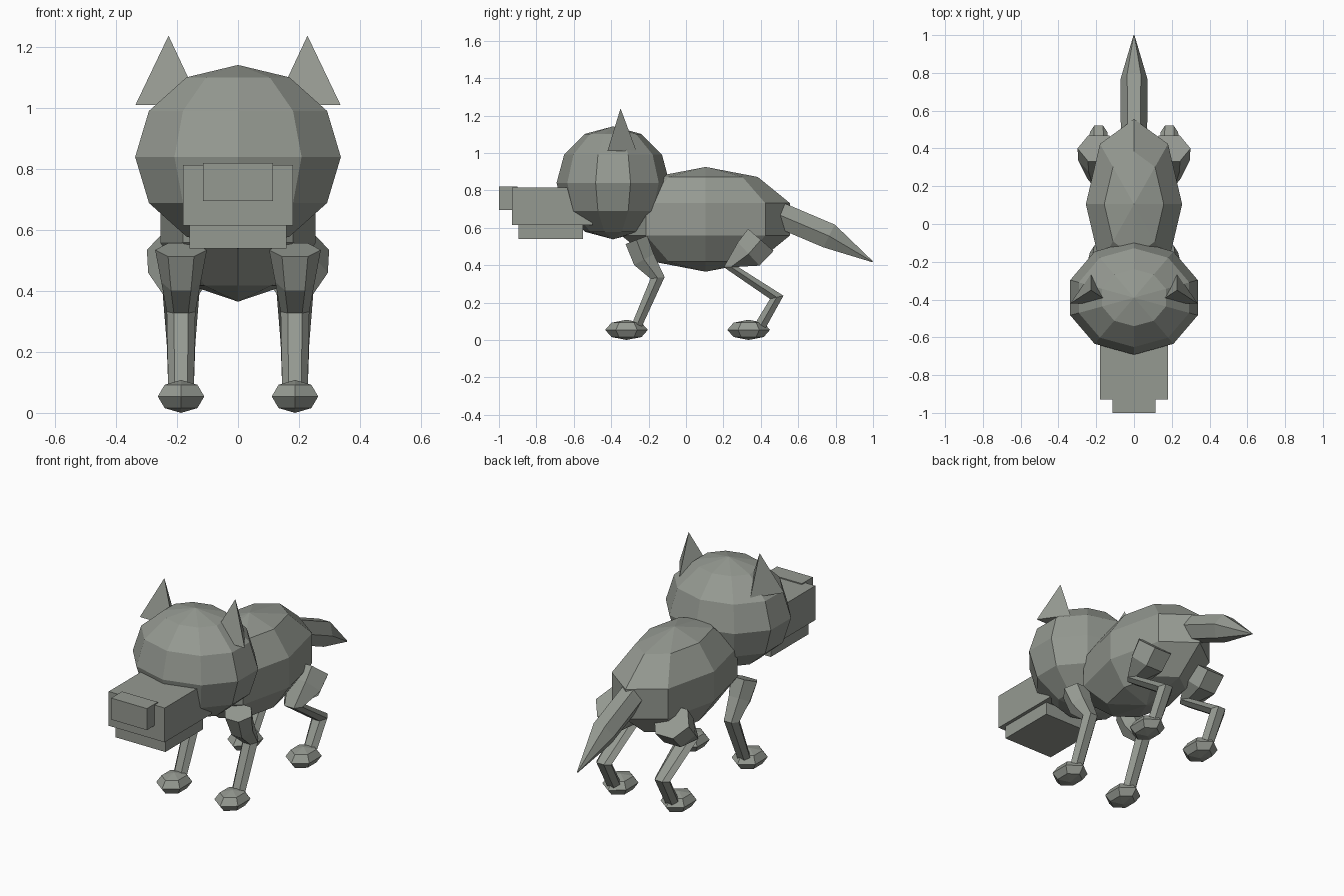
import bpy, bmesh, math
from mathutils import Vector

if "Cube" in bpy.data.objects:
    bpy.data.objects.remove(bpy.data.objects["Cube"])

fur = bpy.data.materials.new("grey_fur")
fur.diffuse_color = (0.30, 0.32, 0.285, 1)
fur.use_nodes = True
fur.node_tree.nodes["Principled BSDF"].inputs["Base Color"].default_value = fur.diffuse_color


def finish(name, bm):
    bmesh.ops.recalc_face_normals(bm, faces=bm.faces)
    mesh = bpy.data.meshes.new(name)
    bm.to_mesh(mesh)
    bm.free()
    mesh.materials.append(fur)
    ob = bpy.data.objects.new(name, mesh)
    bpy.context.collection.objects.link(ob)
    return ob


def ball(name, centre, radii, segments, rings):
    bm = bmesh.new()
    bmesh.ops.create_uvsphere(bm, u_segments=segments, v_segments=rings, radius=1)
    for v in bm.verts:
        v.co = Vector([c + p * r for c, p, r in zip(centre, v.co, radii)])
    return finish(name, bm)


def box(name, lo, hi):
    bm = bmesh.new()
    bmesh.ops.create_cube(bm, size=1)
    for v in bm.verts:
        v.co = Vector([a + (p + 0.5) * (b - a) for a, b, p in zip(lo, hi, v.co)])
    return finish(name, bm)


def limb(name, x, path):
    """Six-sided tube; each station is y, z, half width, half depth."""
    bm = bmesh.new()
    pts = [Vector((0, s[0], s[1])) for s in path]
    rings = []
    for i, (y, z, wide, deep) in enumerate(path):
        along = Vector()
        if i > 0:
            along += (pts[i] - pts[i - 1]).normalized()
        if i < len(pts) - 1:
            along += (pts[i + 1] - pts[i]).normalized()
        along.normalize()
        side = Vector((0, -along.z, along.y))
        ring = []
        for k in range(6):
            a = k * math.pi / 3
            co = pts[i] + side * (deep * math.sin(a) / 0.866)
            co.x = x + wide * math.cos(a)
            ring.append(bm.verts.new(co))
        rings.append(ring)
    for a, b in zip(rings, rings[1:]):
        for k in range(6):
            j = (k + 1) % 6
            bm.faces.new((a[k], a[j], b[j], b[k]))
    bm.faces.new(rings[0])
    bm.faces.new(rings[-1])
    return finish(name, bm)


# Body and head
ball("body", (0, 0.105, 0.645), (0.268, 0.474, 0.28), 8, 5)
ball("head", (0, -0.39, 0.84), (0.355, 0.302, 0.302), 10, 6)

# Muzzle
box("snout", (-0.18, -0.93, 0.615), (0.18, -0.5, 0.814))
box("jaw", (-0.16, -0.895, 0.54), (0.16, -0.55, 0.617))
box("nose", (-0.115, -1.0, 0.695), (0.115, -0.9, 0.82))

# Tail
limb("tail", 0, [(0.46, 0.69, 0.07, 0.06), (0.52, 0.66, 0.07, 0.068),
                 (0.765, 0.556, 0.072, 0.068), (0.998, 0.418, 0.003, 0.003)])

for label, s in (("left", 1), ("right", -1)):
    # Ear: three-sided spike
    bm = bmesh.new()
    corners = [bm.verts.new((s * x, y, z)) for x, y, z in
               ((0.121, -0.42, 1.01), (0.337, -0.42, 1.01),
                (0.228, -0.265, 1.01), (0.228, -0.35, 1.238))]
    for skip in range(4):
        bm.faces.new([v for i, v in enumerate(corners) if i != skip])
    finish(label + "_ear", bm)

    # Legs
    x = s * 0.187
    limb(label + "_front_leg", x, [
        (-0.265, 0.535, 0.085, 0.062), (-0.225, 0.43, 0.065, 0.06),
        (-0.152, 0.332, 0.047, 0.038), (-0.262, 0.08, 0.042, 0.027)])
    limb(label + "_hind_leg", x, [
        (0.40, 0.535, 0.112, 0.09), (0.335, 0.46, 0.108, 0.085),
        (0.24, 0.39, 0.06, 0.038), (0.485, 0.228, 0.047, 0.037),
        (0.40, 0.08, 0.042, 0.03)])

    # Paws
    for part, y in (("front", -0.318), ("hind", 0.335)):
        ball(f"{label}_{part}_paw", (x, y, 0.054), (0.088, 0.114, 0.054), 6, 4)
